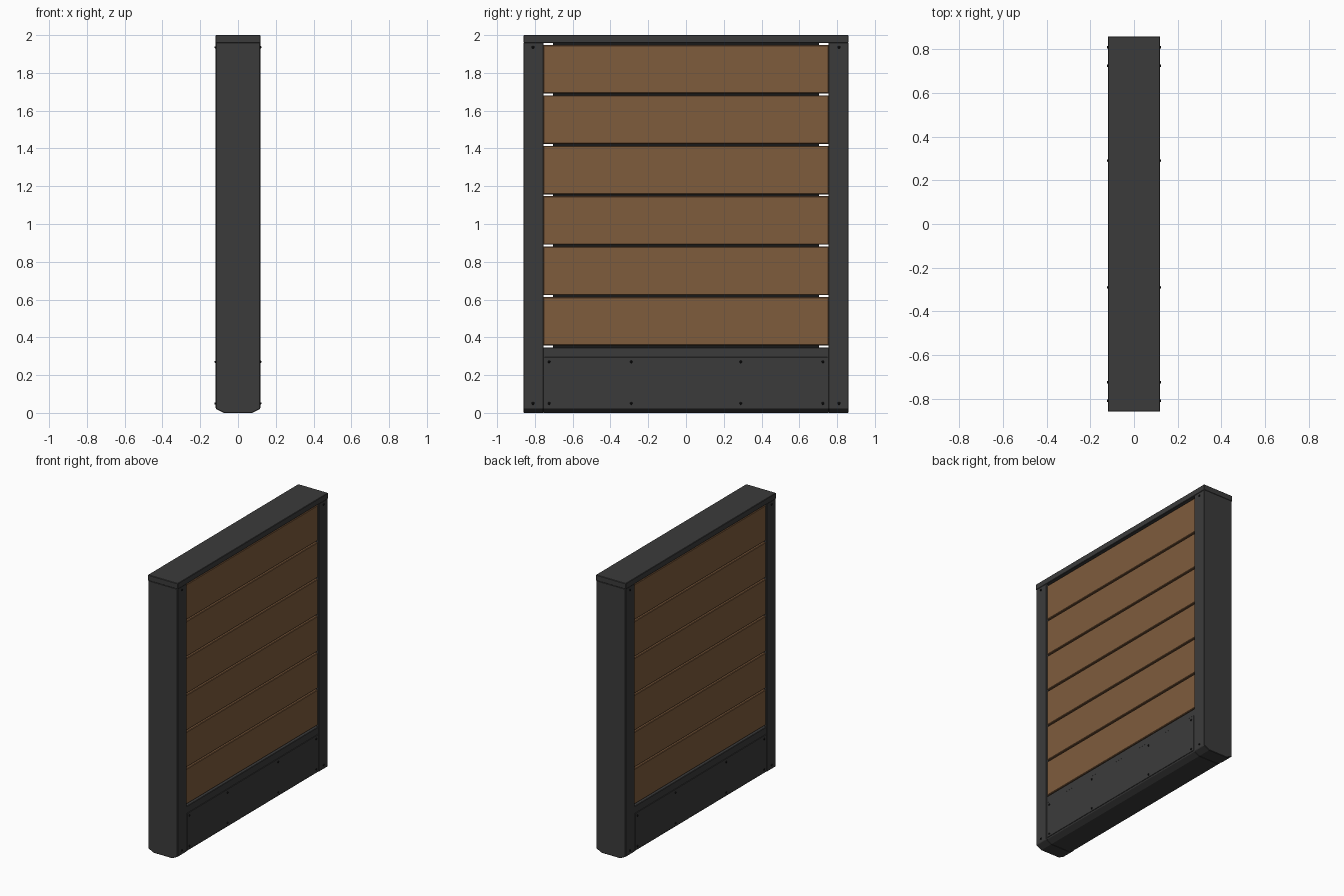
import bpy, bmesh

if "Cube" in bpy.data.objects:
    bpy.data.objects.remove(bpy.data.objects["Cube"])


def material(name, rgb):
    m = bpy.data.materials.new(name)
    m.diffuse_color = (*rgb, 1.0)
    m.use_nodes = True
    m.node_tree.nodes["Principled BSDF"].inputs["Base Color"].default_value = m.diffuse_color
    return m


METAL = material("dark_grey_metal", (0.044, 0.044, 0.044))
WOOD = material("brown_wood", (0.212, 0.107, 0.046))
BLACK = material("near_black_trim", (0.009, 0.009, 0.009))


def finish(name, bm, mat, bevel=0.0):
    bmesh.ops.recalc_face_normals(bm, faces=bm.faces[:])
    me = bpy.data.meshes.new(name)
    bm.to_mesh(me)
    bm.free()
    me.materials.append(mat)
    ob = bpy.data.objects.new(name, me)
    bpy.context.collection.objects.link(ob)
    if bevel:
        mod = ob.modifiers.new("edge_bevel", "BEVEL")
        mod.width = bevel
        mod.segments = 1
    return ob


def box(name, x, y, z, mat, bevel=0.0):
    """Box from (min, max) ranges."""
    bm = bmesh.new()
    bmesh.ops.create_cube(bm, size=1.0)
    for v in bm.verts:
        v.co = [(a + b) / 2 + c * (b - a) for c, (a, b) in zip(v.co, (x, y, z))]
    return finish(name, bm, mat, bevel)


def extrude_y(name, profile, y0, y1, mat, bevel=0.0):
    """XZ outline extruded along y."""
    bm = bmesh.new()
    face = bm.faces.new([bm.verts.new((x, y0, z)) for x, z in profile])
    ext = bmesh.ops.extrude_face_region(bm, geom=[face])["geom"]
    moved = [g for g in ext if isinstance(g, bmesh.types.BMVert)]
    bmesh.ops.translate(bm, verts=moved, vec=(0, y1 - y0, 0))
    return finish(name, bm, mat, bevel)


def foot_profile(hw, top):
    """Upright outline with the lower edges cut off."""
    return [(-hw, top), (-hw, 0.022), (-0.075, 0), (0.075, 0), (hw, 0.022), (hw, top)]


# Side posts, base and top rail
for side, s in (("front", -1), ("back", 1)):
    y0, y1 = sorted((s * 0.755, s * 0.86))
    extrude_y(side + "_post", foot_profile(0.118, 1.96), y0, y1, METAL, 0.003)
extrude_y("base_beam", foot_profile(0.115, 0.346), -0.757, 0.757, METAL, 0.003)
box("top_rail", (-0.12, 0.12), (-0.86, 0.86), (1.958, 2.0), METAL, 0.003)

# Kick plates on both faces of the base
for side, s in (("left", -1), ("right", 1)):
    x0, x1 = sorted((s * 0.112, s * 0.1185))
    box(side + "_kick_plate", (x0, x1), (-0.75, 0.75), (0.03, 0.295), METAL, 0.002)

# Six wooden boards with narrow gaps
PITCH = 0.2668
for i in range(6):
    z0 = 0.357 + i * PITCH
    box(f"board_{i + 1}", (-0.11, 0.11), (-0.757, 0.757), (z0, z0 + 0.2565), WOOD, 0.004)

# Dark core that closes the gaps, short of the posts
box("board_core", (-0.06, 0.06), (-0.705, 0.705), (0.34, 1.96), BLACK)

# Small domed rivets on both faces
bm = bmesh.new()
spots = [(y, z) for y in (0.29, 0.725) for z in (0.05, 0.27)]
spots += [(0.81, 0.05), (0.81, 1.935)]
for y, z in spots:
    for sx in (-1, 1):
        for sy in (-1, 1):
            made = bmesh.ops.create_icosphere(bm, subdivisions=1, radius=0.008)
            bmesh.ops.translate(bm, verts=made["verts"], vec=(sx * 0.1175, sy * y, z))
finish("rivets", bm, BLACK)
